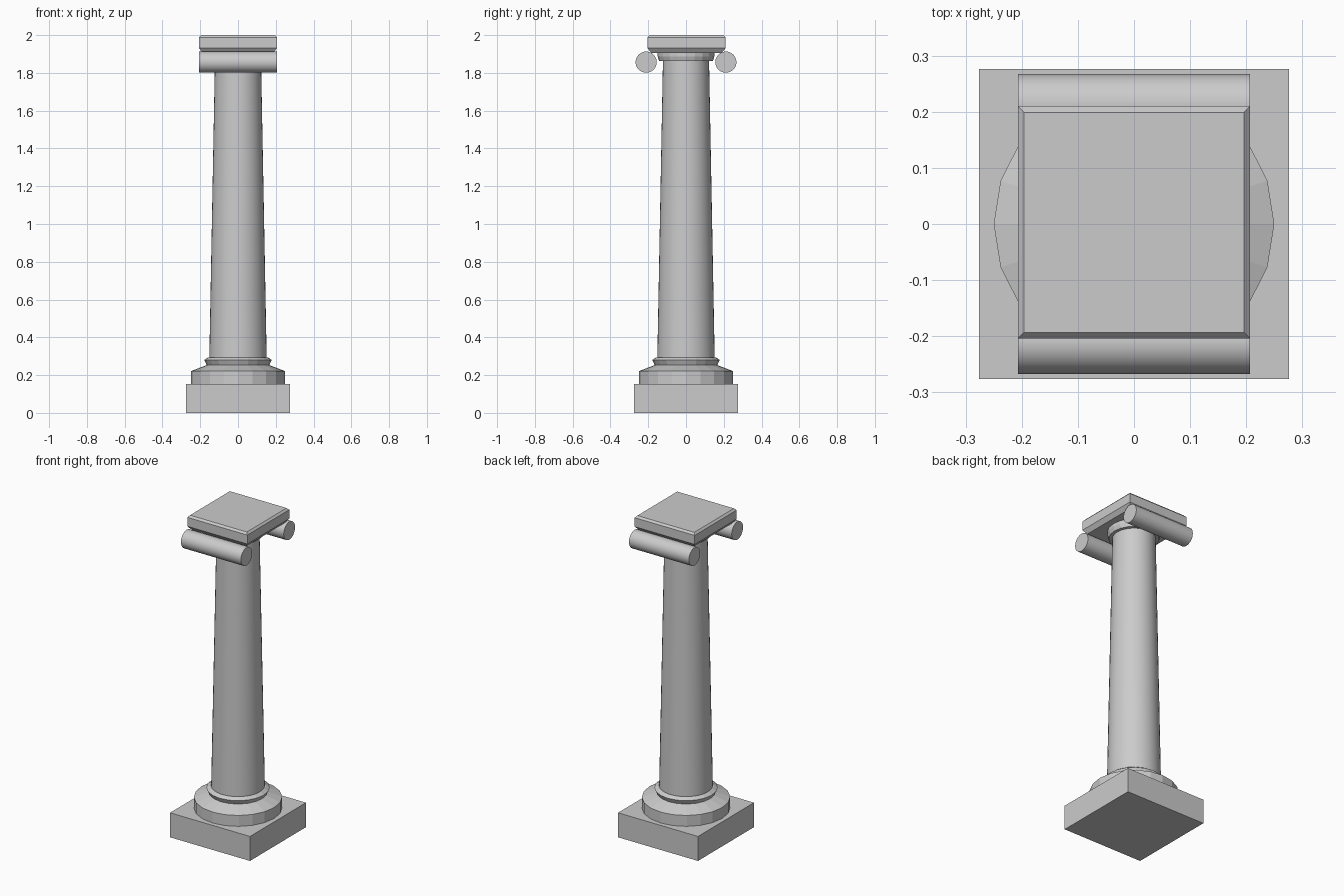
import bpy, bmesh
from math import cos, sin, tau, pi

if "Cube" in bpy.data.objects:
    bpy.data.objects.remove(bpy.data.objects["Cube"])


def finish(name, bm, smooth=False):
    bmesh.ops.recalc_face_normals(bm, faces=bm.faces)
    mesh = bpy.data.meshes.new(name)
    bm.to_mesh(mesh)
    bm.free()
    obj = bpy.data.objects.new(name, mesh)
    bpy.context.collection.objects.link(obj)
    if smooth:
        bpy.ops.object.select_all(action='DESELECT')
        obj.select_set(True)
        bpy.context.view_layer.objects.active = obj
        bpy.ops.object.shade_smooth_by_angle(angle=pi / 6)
    return obj


def stack(name, rings, sides, smooth=False, square=False):
    """Capped solid through (radius or half width, height) rings."""
    bm = bmesh.new()
    turn, grow = (tau / 8, 2 ** 0.5) if square else (0, 1)
    loops = []
    for r, z in rings:
        loops.append([bm.verts.new((r * grow * cos(turn + tau * i / sides),
                                    r * grow * sin(turn + tau * i / sides), z))
                      for i in range(sides)])
    for a, b in zip(loops, loops[1:]):
        for i in range(sides):
            j = (i + 1) % sides
            bm.faces.new((a[i], a[j], b[j], b[i]))
    bm.faces.new(loops[0][::-1])
    bm.faces.new(loops[-1])
    return finish(name, bm, smooth)


# Square plinth
stack("plinth", [(0.276, 0), (0.276, 0.153)], 4, square=True)

# Faceted round base mouldings
stack("base_moulding",
      [(0.25, 0.153), (0.25, 0.221), (0.166, 0.253), (0.179, 0.28), (0.16, 0.293)], 20)

# Tapered shaft
stack("shaft", [(0.152, 0.285), (0.122, 1.87)], 40, smooth=True)

# Neck ring under the slab
stack("neck_ring", [(0.142, 1.862), (0.15, 1.887), (0.15, 1.91)], 20)

# Top slab with bevelled edges
slab = stack("top_slab",
             [(0.187, 1.906), (0.207, 1.932), (0.207, 1.988), (0.196, 2.0)], 4, square=True)
slab.location.y = 0.003

# Scroll rolls along the front and back
for name, side in (("front_scroll", -1), ("back_scroll", 1)):
    roll = stack(name, [(0.056, -0.207), (0.056, 0.207)], 32, smooth=True)
    roll.rotation_euler = (0, pi / 2, 0)
    roll.location = (0, side * 0.211, 1.857)
